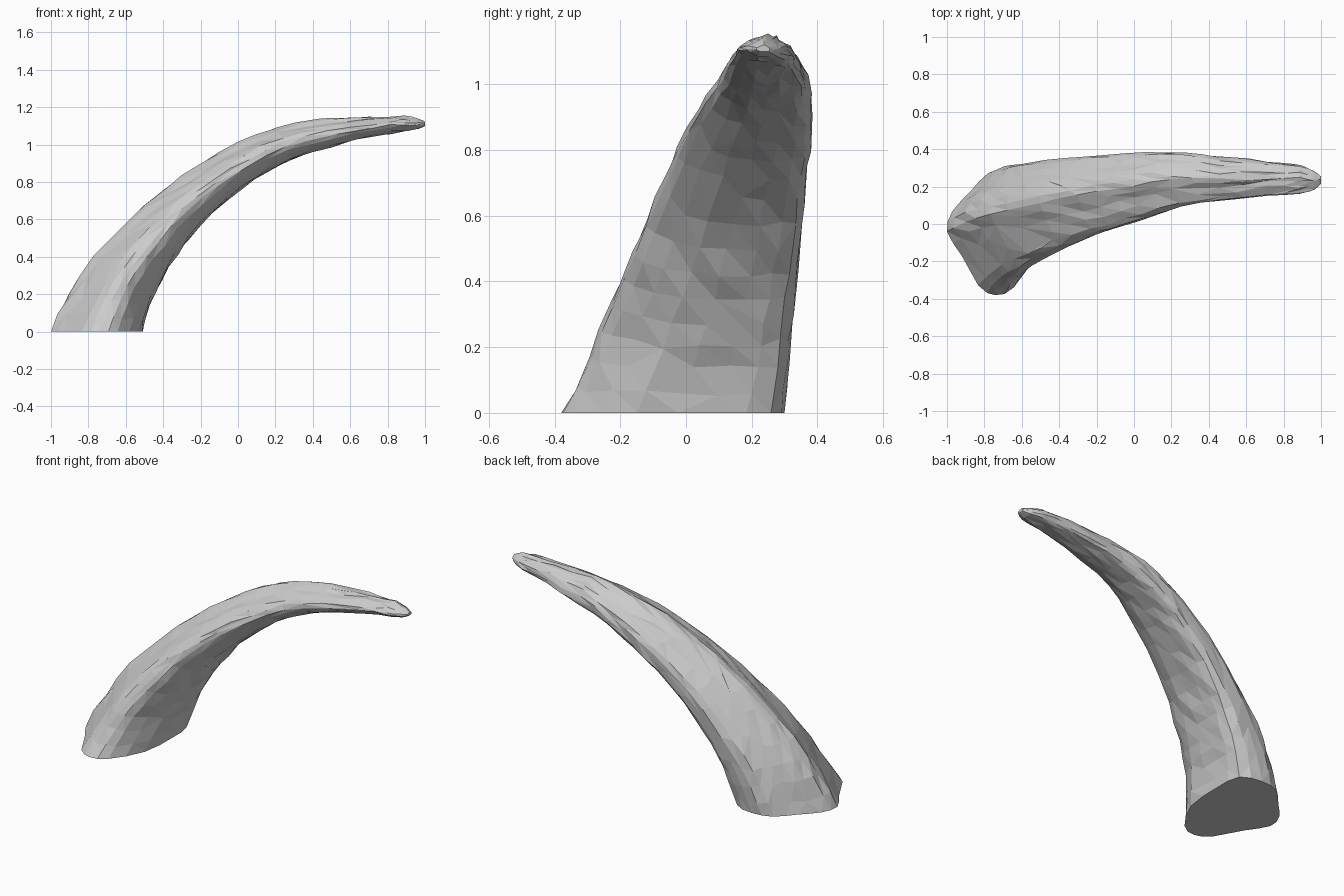
import bpy, bmesh, random
from mathutils import Vector

if "Cube" in bpy.data.objects:
    bpy.data.objects.remove(bpy.data.objects["Cube"])

random.seed(4)

# Stations along the horn: outer x, outer z, inner x, inner z, front y, back y
STATIONS = [
    (-1.00, 0.00, -0.51, 0.00, -0.38, 0.30),
    (-0.905, 0.20, -0.47, 0.14, -0.295, 0.315),
    (-0.77, 0.40, -0.41, 0.27, -0.23, 0.33),
    (-0.60, 0.58, -0.32, 0.42, -0.16, 0.345),
    (-0.40, 0.755, -0.20, 0.57, -0.09, 0.36),
    (-0.20, 0.90, -0.05, 0.71, -0.03, 0.375),
    (0.00, 1.01, 0.10, 0.82, 0.03, 0.385),
    (0.20, 1.09, 0.28, 0.92, 0.09, 0.38),
    (0.45, 1.135, 0.50, 0.99, 0.125, 0.36),
    (0.70, 1.15, 0.72, 1.043, 0.15, 0.335),
    (0.88, 1.15, 0.90, 1.073, 0.165, 0.31),
    (0.96, 1.14, 0.97, 1.085, 0.185, 0.28),
    (1.00, 1.12, 1.00, 1.10, 0.215, 0.255),
]
# Cross-section: across (outer 0 to inner 1), along y (front 0 to back 1)
SECTION = [(.73, .06), (.53, 0), (.35, .07), (.16, .31), (0, .5), (.06, .66),
           (.25, .81), (.45, .96), (.7, 1), (.96, .94), (1, .7), (.96, .34)]


def spline(pts, closed, steps=2):
    """Catmull-Rom resampling of a list of tuples."""
    n = len(pts)
    P = [Vector(p) for p in pts]
    get = (lambda i: P[i % n]) if closed else (lambda i: P[max(0, min(n - 1, i))])
    out = []
    for i in range(n if closed else n - 1):
        a, b, c, d = get(i - 1), get(i), get(i + 1), get(i + 2)
        for k in range(steps):
            t = k / steps
            out.append(0.5 * (2 * b + (c - a) * t + (2 * a - 5 * b + 4 * c - d) * t * t
                              + (3 * b - a - 3 * c + d) * t ** 3))
    if not closed:
        out.append(P[-1])
    return out


# Horn: loft the section through the stations
bm = bmesh.new()
rings = []
path = spline(STATIONS, False)
section = spline(SECTION, True)
for i, (ox, oz, ix, iz, y0, y1) in enumerate(path):
    rough = 0.006 if 0 < i < len(path) - 3 else 0
    ring = []
    for u, v in section:
        co = Vector((ox + (ix - ox) * u, y0 + (y1 - y0) * v, oz + (iz - oz) * u))
        co += Vector([random.uniform(-rough, rough) for _ in range(3)])
        ring.append(bm.verts.new(co))
    rings.append(ring)
n = len(section)
for a, b in zip(rings, rings[1:]):
    for j in range(n):
        k = (j + 1) % n
        bm.faces.new((a[j], a[k], b[k], b[j]))
bm.faces.new(rings[0])
bm.faces.new(rings[-1])
bmesh.ops.recalc_face_normals(bm, faces=bm.faces)
bmesh.ops.triangulate(bm, faces=[f for f in bm.faces if len(f.verts) == 4])

mesh = bpy.data.meshes.new("horn")
bm.to_mesh(mesh)
bm.free()
horn = bpy.data.objects.new("horn", mesh)
bpy.context.collection.objects.link(horn)

# Irregular carved facets
facets = horn.modifiers.new("facets", 'DECIMATE')
facets.ratio = 0.7
